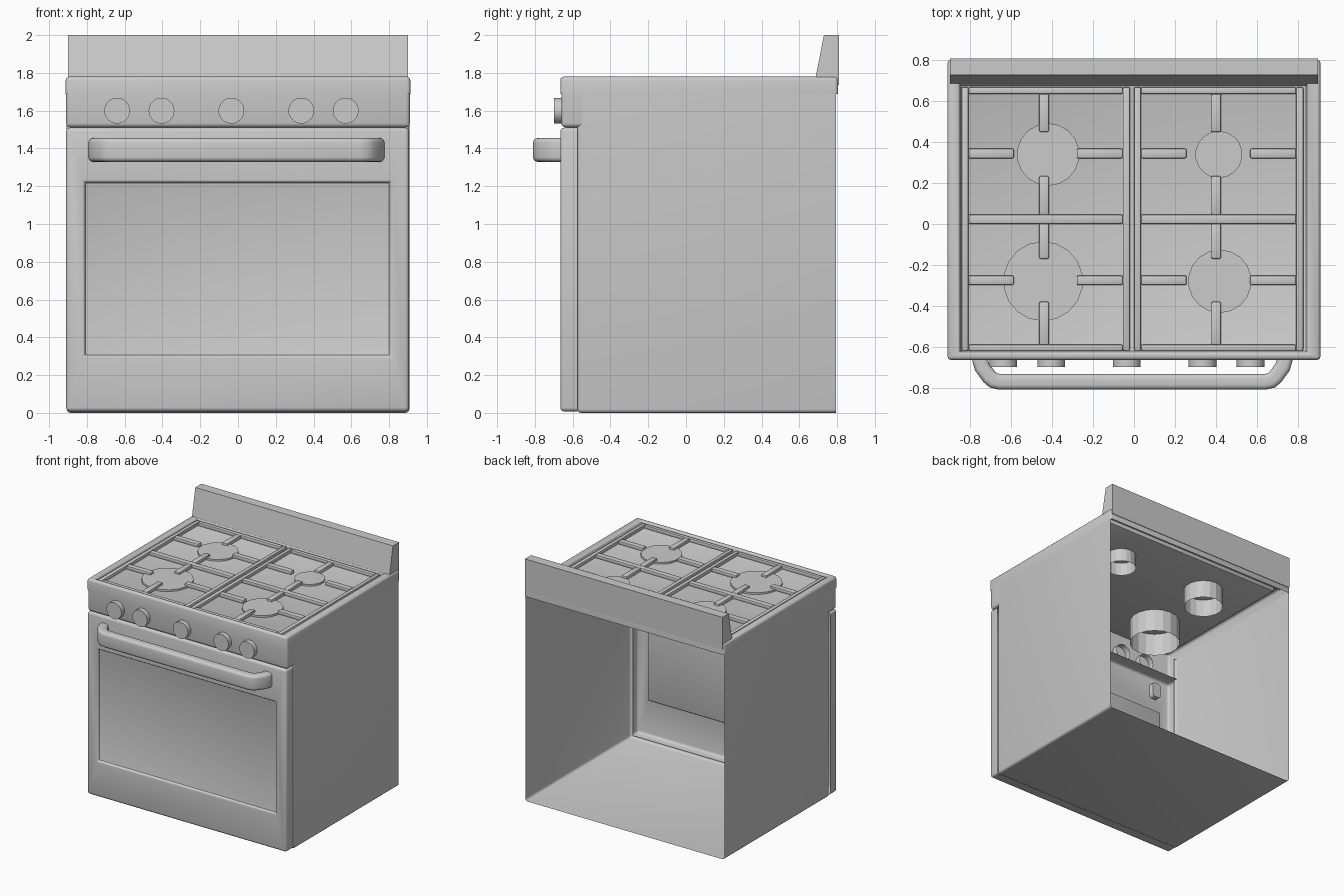
import bpy, bmesh, math
from mathutils import Vector, Matrix

if "Cube" in bpy.data.objects:
    bpy.data.objects.remove(bpy.data.objects["Cube"])


def finish(name, bm, angle=35):
    me = bpy.data.meshes.new(name)
    bm.to_mesh(me)
    bm.free()
    if angle:
        me.shade_smooth()
        me.set_sharp_from_angle(angle=math.radians(angle))
    ob = bpy.data.objects.new(name, me)
    bpy.context.collection.objects.link(ob)
    return ob


def shell(name, lo, hi, r=0.0, open_dirs=(), sharp_dirs=(), recess=None, seg=3):
    """Rounded sheet box; open_dirs faces removed, sharp_dirs edges left unbevelled.
    recess = (face direction, low corner, high corner, depth)"""
    lo, hi = Vector(lo), Vector(hi)
    bm = bmesh.new()
    bmesh.ops.create_cube(bm, size=1)
    for v in bm.verts:
        v.co = Vector([lo[i] if v.co[i] < 0 else hi[i] for i in range(3)])
    mid = (lo + hi) / 2

    def sides(p):
        return [(i, s) for i in range(3) for s, b in ((-1, lo), (1, hi)) if abs(p[i] - b[i]) < 1e-5]

    bm.normal_update()
    if recess:
        (ax, sg), rlo, rhi, depth = recess
        f = next(f for f in bm.faces if f.normal[ax] * sg > 0.99)
        bmesh.ops.inset_individual(bm, faces=[f], thickness=0.01)
        for v in f.verts:
            for i in range(3):
                if i != ax:
                    v.co[i] = rlo[i] if v.co[i] < mid[i] else rhi[i]
        bm.normal_update()
        bmesh.ops.inset_individual(bm, faces=[f], thickness=0.008, depth=-depth)
        es = [e for e in bm.edges if all(len(sides(v.co)) < 2 for v in e.verts)]
        bmesh.ops.bevel(bm, geom=es, offset=0.009, segments=2, profile=0.5, affect='EDGES')
    if r:
        es = []
        for e in bm.edges:
            s = sides((e.verts[0].co + e.verts[1].co) / 2)
            if len(s) == 2 and not any(d in sharp_dirs for d in s):
                es.append(e)
        bmesh.ops.bevel(bm, geom=es, offset=r, segments=seg, profile=0.5, affect='EDGES')
    bm.normal_update()
    kill = [f for f in bm.faces for a, s in open_dirs
            if f.normal[a] * s > 0.99 and (a, s) in sides(f.calc_center_median())]
    bmesh.ops.delete(bm, geom=list(set(kill)), context='FACES')
    return finish(name, bm)


def cylinder(name, loc, r, depth, n, axis='Z', angle=35, drop_bottom=True):
    """Capped tube starting at loc (cap side) and running inward, inner end open."""
    bm = bmesh.new()
    bmesh.ops.create_cone(bm, cap_ends=True, segments=n, radius1=r, radius2=r, depth=depth,
                          matrix=Matrix.Translation((0, 0, -depth / 2)))
    bm.normal_update()
    if drop_bottom:
        bmesh.ops.delete(bm, geom=[f for f in bm.faces if f.normal.z < -0.9], context='FACES')
    if axis == 'Y':
        bm.transform(Matrix.Rotation(math.pi / 2, 4, 'X'))
    bm.transform(Matrix.Translation(loc))
    return finish(name, bm, angle)


L, R, F, K, B, T = (0, -1), (0, 1), (1, -1), (1, 1), (2, -1), (2, 1)

# Open-backed body, door, control panel and hob top
shell("body", (-0.907, -0.575, 0), (0.907, 0.795, 1.70), 0.02, (F, K, T), (K, T))
shell("oven_door", (-0.91, -0.665, 0.008), (0.905, -0.575, 1.51), 0.02, (K,), (K,),
      (F, (-0.815, 0, 0.30), (0.808, 0, 1.225), 0.02))
shell("control_panel", (-0.91, -0.66, 1.512), (0.91, -0.55, 1.70), 0.022, (K, T), (T, K))
shell("hob_top", (-0.912, -0.665, 1.688), (0.912, 0.805, 1.78), 0.018, (B,), (B,),
      (T, (-0.855, -0.63, 0), (0.85, 0.685, 0), 0.04))

# Backsplash
bm = bmesh.new()
prof = [(0.685, 1.77), (0.73, 2.0), (0.81, 2.0), (0.81, 1.735), (0.785, 1.735)]
ends = [[bm.verts.new((x, y, z)) for y, z in prof] for x in (-0.9, 0.9)]
bm.faces.new(ends[0])
bm.faces.new(ends[1][::-1])
for i in range(5):
    j = (i + 1) % 5
    bm.faces.new((ends[0][j], ends[0][i], ends[1][i], ends[1][j]))
bmesh.ops.recalc_face_normals(bm, faces=bm.faces)
finish("backsplash", bm)

# Handle: rounded section swept along a bent path
half = [(0.745, -0.62), (0.745, -0.665), (0.735, -0.70), (0.70, -0.748), (0.68, -0.765), (0.65, -0.772)]
path = [Vector((-x, y)) for x, y in half] + [Vector(p) for p in reversed(half)]
sec = []
for k, (sx, sz) in enumerate(((1, 1), (-1, 1), (-1, -1), (1, -1))):
    for s in range(5):
        a = (k + s / 4) * math.pi / 2
        sec.append((sx * 0.014 + 0.024 * math.cos(a), sz * 0.0385 + 0.024 * math.sin(a)))
bm = bmesh.new()
rings = []
for i, p in enumerate(path):
    a = (p - path[i - 1]).normalized() if i else Vector((0, -1))
    b = (path[i + 1] - p).normalized() if i < len(path) - 1 else Vector((0, 1))
    t = (a + b).normalized()
    n = Vector((-t.y, t.x)) / max(0.5, t.dot(a))
    rings.append([bm.verts.new((p.x + n.x * u - 0.008, p.y + n.y * u, 1.392 + w)) for u, w in sec])
for r0, r1 in zip(rings, rings[1:]):
    for i in range(len(sec)):
        j = (i + 1) % len(sec)
        bm.faces.new((r0[i], r0[j], r1[j], r1[i]))
bm.faces.new(rings[0])
bm.faces.new(rings[-1])
bmesh.ops.recalc_face_normals(bm, faces=bm.faces)
finish("door_handle", bm, 40)

# Knobs
for i, x in enumerate((-0.64, -0.405, -0.035, 0.335, 0.57)):
    cylinder(f"knob_{i + 1}", (x, -0.70, 1.6), 0.068, 0.09, 32, 'Y')

# Burners, tubes hanging below the hob
for i, (x, y, r) in enumerate(((-0.42, 0.34, 0.153), (0.415, 0.34, 0.115),
                               (-0.445, -0.28, 0.195), (0.42, -0.28, 0.155))):
    cylinder(f"burner_{i + 1}", (x, y, 1.755), r, r + 0.01, 18, 'Z', 0)

# Pan supports: frame, cross bar and fingers on each half
for side, x0, x1, cx in (("left", -0.845, -0.02, -0.44), ("right", 0.0, 0.828, 0.402)):
    y0, y1, w = -0.62, 0.67, 0.035
    a, b = x0 + w, x1 - w
    bars = [(x0, y0, a, y1), (b, y0, x1, y1), (a, y0, b, y0 + 0.03), (a, y1 - w, b, y1),
            (a, 0, b, 0.047)]
    h = 0.024
    bars += [(cx - h, p, cx + h, q) for p, q in ((0.45, 0.637), (0.045, 0.235), (-0.17, 0.002), (-0.592, -0.38))]
    for y in (0.345, -0.275):
        bars += [(a, y - h, a + 0.222, y + h), (b - 0.225, y - h, b, y + h)]
    for i, (p, q, u, v) in enumerate(bars):
        shell(f"{side}_grate_bar_{i + 1}", (p, q, 1.742), (u, v, 1.772), 0.008, seg=2)
